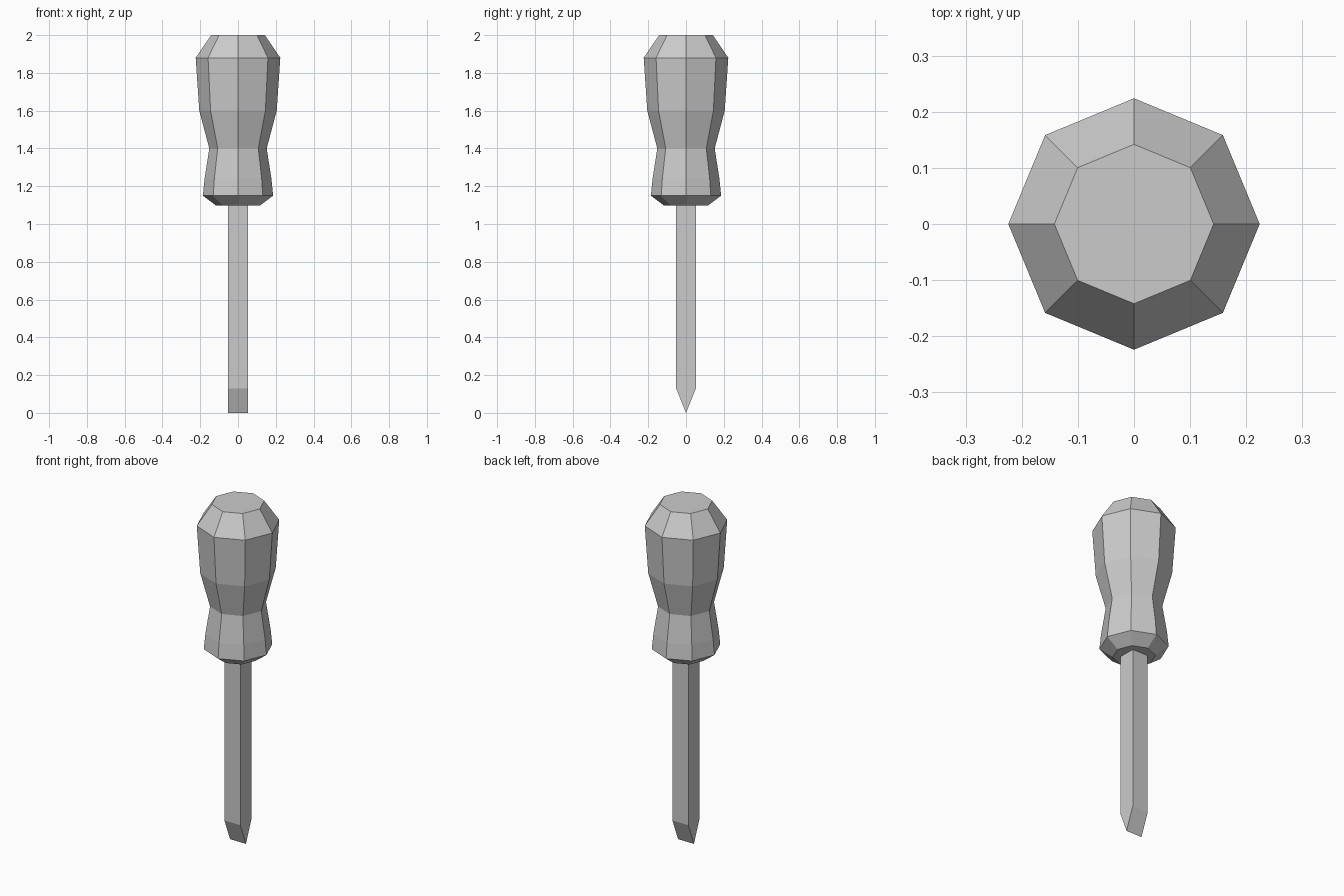
import bpy, bmesh
from math import cos, sin, tau

if "Cube" in bpy.data.objects:
    bpy.data.objects.remove(bpy.data.objects["Cube"])


def loft(name, rings):
    """Bridge equal-length rings of points and cap both ends."""
    bm = bmesh.new()
    loops = [[bm.verts.new(p) for p in ring] for ring in rings]
    n = len(loops[0])
    for a, b in zip(loops, loops[1:]):
        for i in range(n):
            j = (i + 1) % n
            bm.faces.new((a[i], a[j], b[j], b[i]))
    bm.faces.new(loops[0][::-1])
    bm.faces.new(loops[-1])
    # close the chisel edge of the tip
    bmesh.ops.remove_doubles(bm, verts=bm.verts, dist=1e-4)
    bmesh.ops.recalc_face_normals(bm, faces=bm.faces)
    mesh = bpy.data.meshes.new(name)
    bm.to_mesh(mesh)
    bm.free()
    obj = bpy.data.objects.new(name, mesh)
    bpy.context.collection.objects.link(obj)
    return obj


def octagon(r, z):
    return [(r * cos(i * tau / 8), r * sin(i * tau / 8), z) for i in range(8)]


def rectangle(x, y, z):
    return [(-x, -y, z), (x, -y, z), (x, y, z), (-x, y, z)]


# Eight-sided grip with a narrow waist: (radius, height)
grip = [(0.115, 1.097), (0.186, 1.15), (0.177, 1.24), (0.152, 1.40),
        (0.205, 1.60), (0.224, 1.88), (0.142, 2.0)]
loft("handle", [octagon(r, z) for r, z in grip])

# Square shaft tapering to a flat blade edge
W = 0.052
loft("shaft", [rectangle(W, 0, 0), rectangle(W, W, 0.13), rectangle(W, W, 1.11)])
